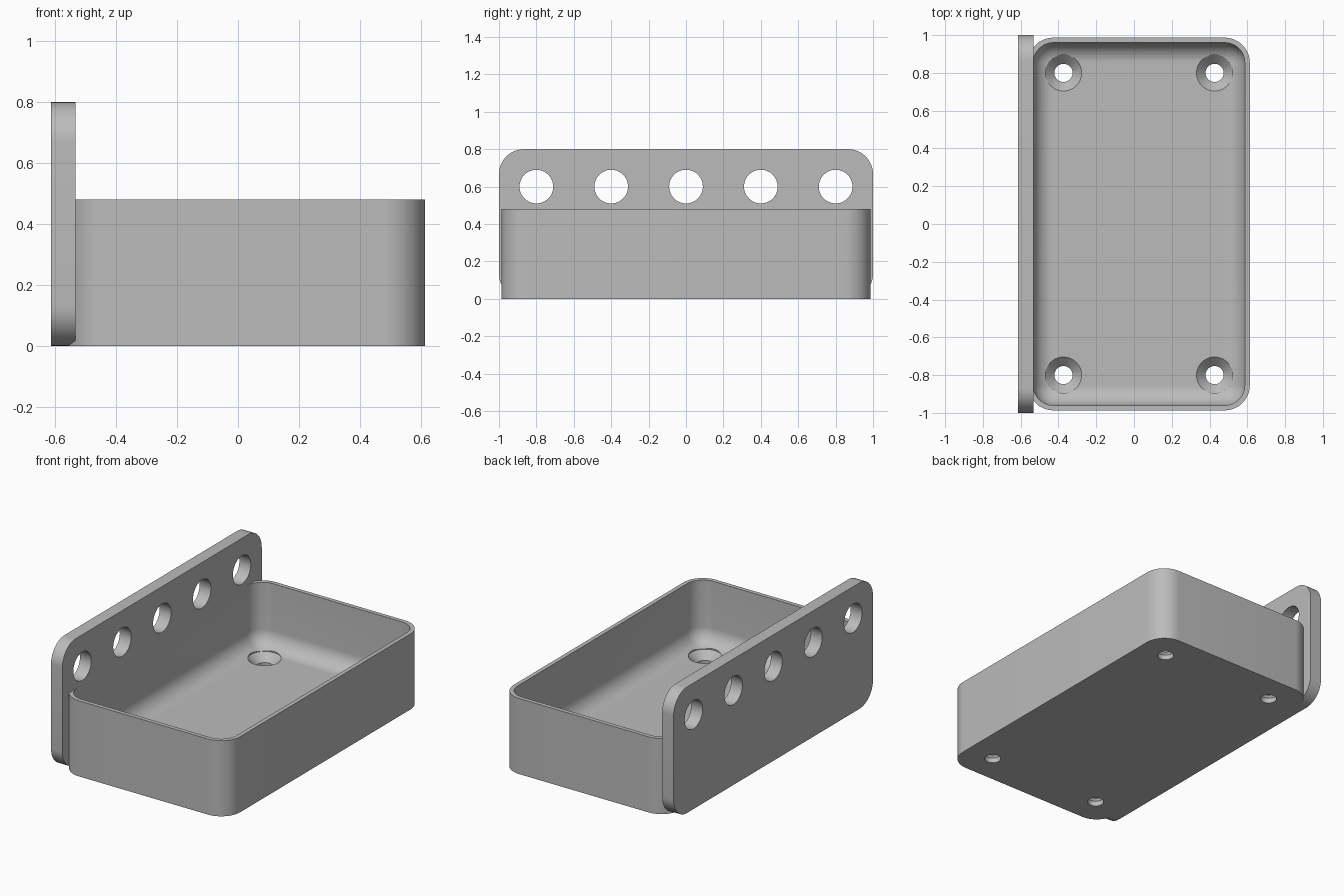
import bpy
import bmesh
from math import sin, cos, pi, radians
from mathutils import Vector

cube = bpy.data.objects.get("Cube")
if cube:
    bpy.data.objects.remove(cube)

grey = bpy.data.materials.new("plain grey")
grey.use_nodes = True
color = (0.5, 0.5, 0.5, 1)
grey.diffuse_color = color
grey.node_tree.nodes["Principled BSDF"].inputs["Base Color"].default_value = color

# Main sizes
MM = 2 / 75
X_MIN = -23 * MM
PLATE_FACE = X_MIN + 3 * MM
TRAY_X = MM
HALF_W, HALF_L = 22 * MM, 37 * MM
HEIGHT, FLOOR, WALL, CORNER = 18 * MM, 3 * MM, MM, 5 * MM


def rounded_rect(hu, hv, r, n=12):
    """2D outline with rounded corners, centred on the origin."""
    pts = []
    for k, (su, sv) in enumerate([(1, 1), (-1, 1), (-1, -1), (1, -1)]):
        for i in range(n + 1):
            a = (k + i / n) * pi / 2
            pts.append((su * (hu - r) + r * cos(a), sv * (hv - r) + r * sin(a)))
    return pts


def circle(r, n=48):
    return [(r * cos(2 * pi * i / n), r * sin(2 * pi * i / n)) for i in range(n)]


def loft(bm, rings):
    """Closed solid skinned over a list of rings of equal length."""
    loops = [[bm.verts.new(p) for p in ring] for ring in rings]
    for a, b in zip(loops, loops[1:]):
        for i in range(len(a)):
            j = (i + 1) % len(a)
            bm.faces.new((a[i], a[j], b[j], b[i]))
    bm.faces.new(loops[0][::-1])
    bm.faces.new(loops[-1])


def make(name, solids):
    bm = bmesh.new()
    for rings in solids:
        loft(bm, rings)
    bmesh.ops.recalc_face_normals(bm, faces=bm.faces)
    mesh = bpy.data.meshes.new(name)
    bm.to_mesh(mesh)
    bm.free()
    mesh.materials.append(grey)
    ob = bpy.data.objects.new(name, mesh)
    bpy.context.collection.objects.link(ob)
    return ob


def combine(target, other, operation):
    mod = target.modifiers.new(operation, "BOOLEAN")
    mod.operation, mod.solver, mod.object = operation, "EXACT", other
    bpy.context.view_layer.objects.active = target
    bpy.ops.object.modifier_apply(modifier=mod.name)
    bpy.data.objects.remove(other)


def flat(outline, z, x=0, y=0):
    return [Vector((x + u, y + v, z)) for u, v in outline]


def upright(outline, x, y, z):
    return [Vector((x, y + u, z + v)) for u, v in outline]


# Open tray: outer wall, rim, inner wall, then a fillet down to the floor
def tray_ring(inset, z):
    outline = rounded_rect(HALF_W - inset, HALF_L - inset, CORNER - inset)
    return flat(outline, z, TRAY_X)


fillet = CORNER - WALL - 0.002
tray_rings = [tray_ring(0, 0), tray_ring(0, HEIGHT), tray_ring(WALL, HEIGHT)]
for i in range(13):
    a = i / 12 * pi / 2
    tray_rings.append(tray_ring(WALL + fillet * (1 - cos(a)),
                                FLOOR + fillet * (1 - sin(a))))
tray = make("tray_with_back_plate", [tray_rings])

# Tall mounting plate along one long side
plate_outline = rounded_rect(1, 0.4, CORNER)
plate = make("back_plate", [[upright(plate_outline, x, 0, 0.4)
                             for x in (X_MIN, PLATE_FACE)]])
combine(tray, plate, "UNION")

# Row of round holes through the plate
hole = circle(0.09)
combine(tray, make("plate_holes", [
    [upright(hole, x, k * 0.4, 0.6) for x in (X_MIN - 0.1, PLATE_FACE + 0.1)]
    for k in range(-2, 3)]), "DIFFERENCE")

# Countersunk screw holes in the floor corners
narrow, wide = circle(0.048), circle(0.096)
profile = [(narrow, -0.1), (narrow, FLOOR - 0.048), (wide, FLOOR), (wide, 0.2)]
combine(tray, make("screw_holes", [
    [flat(c, z, TRAY_X + sx * 0.4, sy * 0.8) for c, z in profile]
    for sx in (-1, 1) for sy in (-1, 1)]), "DIFFERENCE")

# Smooth curves, crisp edges
bpy.ops.object.select_all(action="DESELECT")
tray.select_set(True)
bpy.context.view_layer.objects.active = tray
bpy.ops.object.shade_smooth_by_angle(angle=radians(30))
